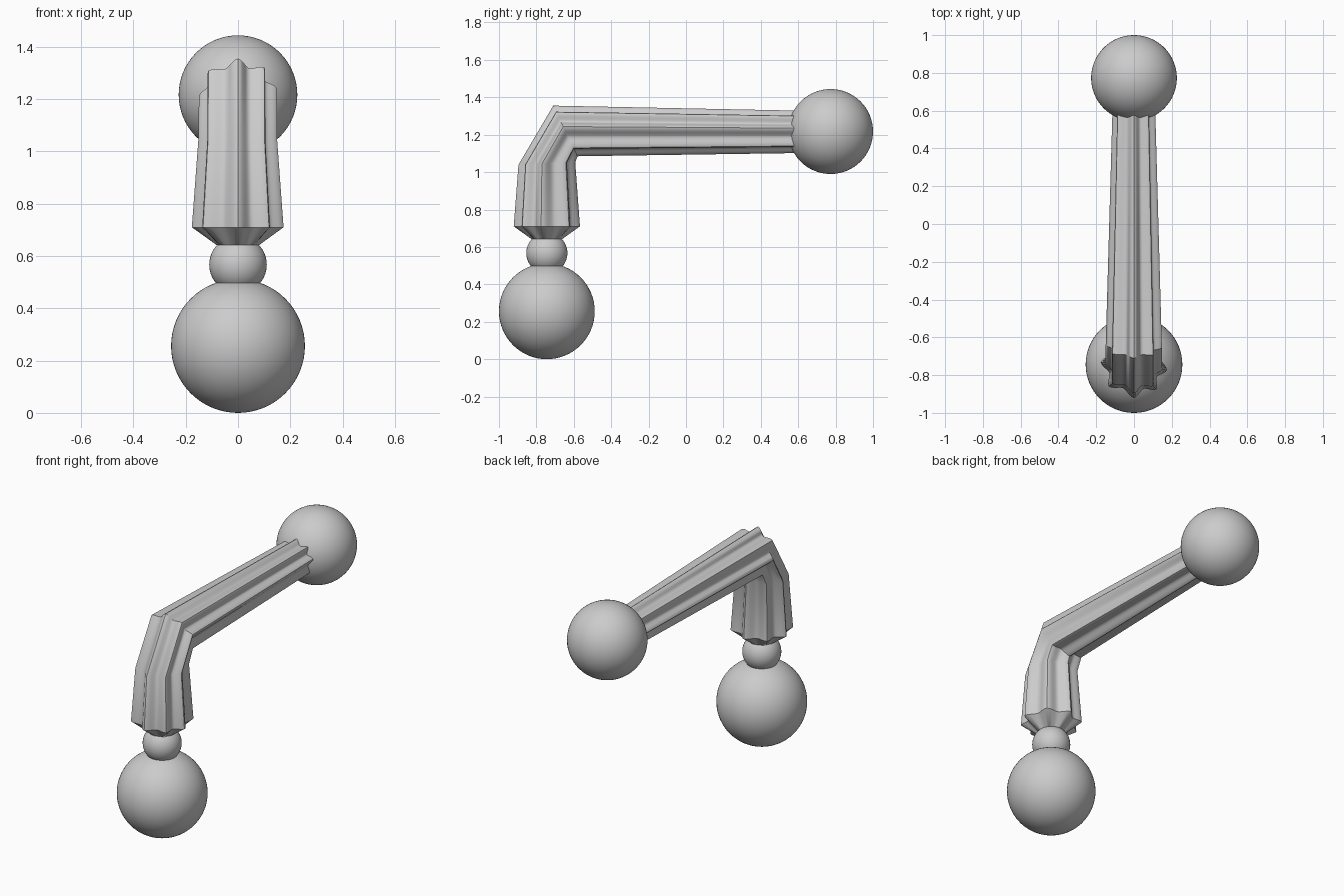
import bpy, bmesh, math
from mathutils import Vector

if "Cube" in bpy.data.objects:
    bpy.data.objects.remove(bpy.data.objects["Cube"])


def ball(name, y, z, r):
    bpy.ops.mesh.primitive_uv_sphere_add(segments=64, ring_count=32, radius=r, location=(0, y, z))
    ob = bpy.context.object
    ob.name = name
    bpy.ops.object.shade_smooth()
    return ob


# Foot ball, collar ball and end knob
ball("foot_ball", -0.744, 0.256, 0.256)
ball("neck_ball", -0.744, 0.567, 0.11)
ball("end_knob", 0.773, 1.217, 0.227)

# Fluted cross-section: crest angles in degrees, 0 = outer side of the bend
CRESTS = [0, 42, 80, 132, 180, 225, 266, 311, 360]
STEPS = 12
DEPTH = 0.22


def section(fluting):
    """List of (angle, radius factor) once around the arm."""
    pts = []
    for a, b in zip(CRESTS, CRESTS[1:]):
        for i in range(STEPS):
            t = i / STEPS
            groove = math.sin(math.pi * t) ** 1.5
            pts.append((math.radians(a + (b - a) * t), 1 - DEPTH * fluting * groove))
    return pts


# Rings along the bent arm: centre (y, z), outer direction (y, z), radius, fluting
RINGS = [
    ((-0.744, 0.637), (-1, 0), 0.075, 0),
    ((-0.744, 0.71), (-1, 0), 0.177, 1),
    ((-0.744, 1.045), (-1, -0.04), 0.152, 1),
    ((-0.645, 1.22), (-0.43, 0.9), 0.15, 1),
    ((0.68, 1.215), (0, 1), 0.112, 1),
]

bm = bmesh.new()
loops = []
for (cy, cz), (dy, dz), r, fluting in RINGS:
    out = Vector((0, dy, dz)).normalized()
    centre = Vector((0, cy, cz))
    loops.append([bm.verts.new(centre + r * k * (math.cos(a) * out + Vector((math.sin(a), 0, 0))))
                  for a, k in section(fluting)])
for lo, hi in zip(loops, loops[1:]):
    n = len(lo)
    for i in range(n):
        j = (i + 1) % n
        bm.faces.new((lo[i], lo[j], hi[j], hi[i]))
bm.faces.new(loops[0])
bm.faces.new(loops[-1])
bmesh.ops.recalc_face_normals(bm, faces=bm.faces)
mesh = bpy.data.meshes.new("fluted_arm")
bm.to_mesh(mesh)
bm.free()
arm = bpy.data.objects.new("fluted_arm", mesh)
bpy.context.collection.objects.link(arm)
bpy.ops.object.select_all(action='DESELECT')
arm.select_set(True)
bpy.context.view_layer.objects.active = arm
bpy.ops.object.shade_smooth_by_angle(angle=math.radians(40))
